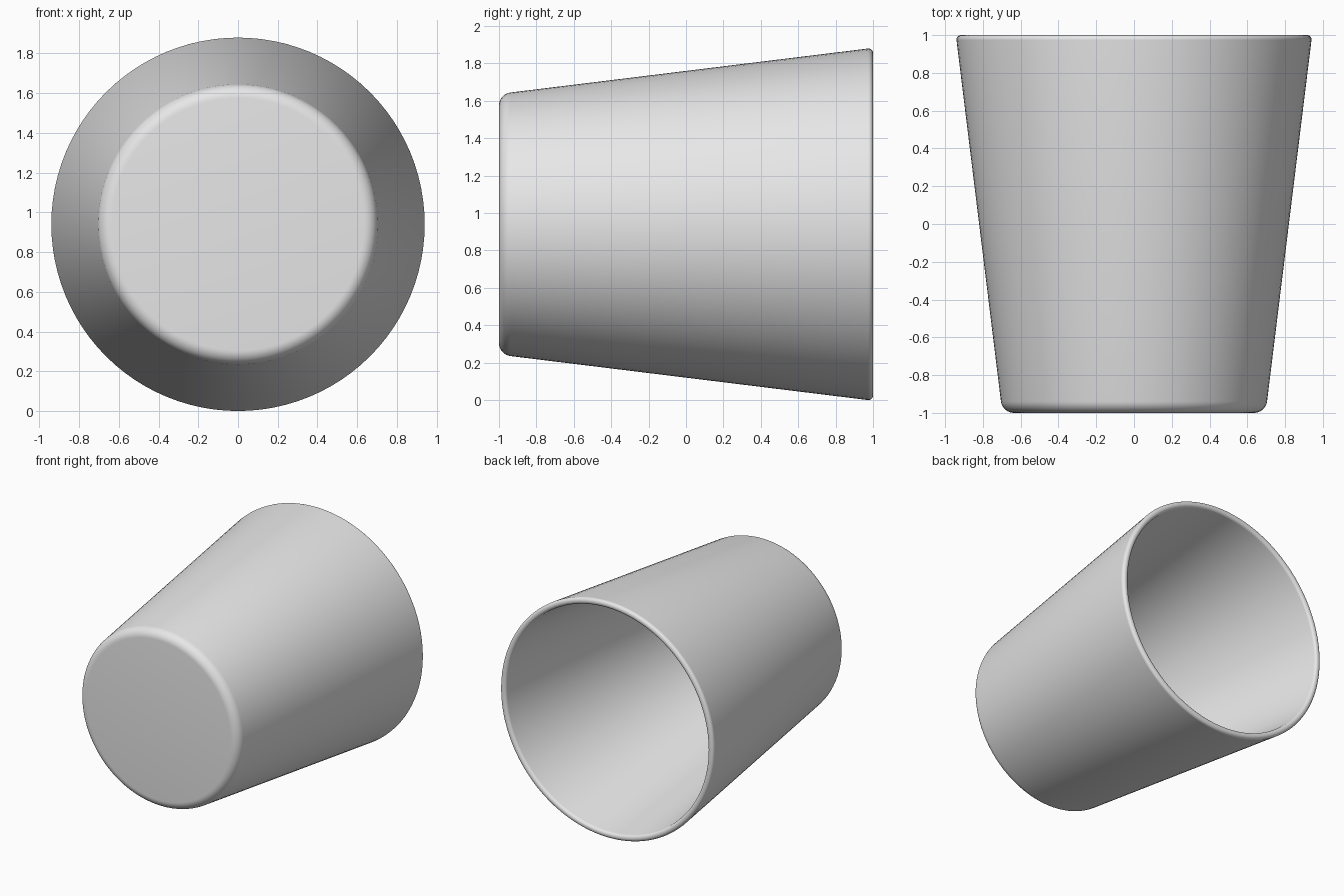
import bpy, bmesh, math
from mathutils import Vector, Matrix

cube = bpy.data.objects.get("Cube")
if cube:
    bpy.data.objects.remove(cube, do_unlink=True)

SEGMENTS = 96
AXIS_HEIGHT = 0.94

# Plain grey surface
grey = bpy.data.materials.new("light grey")
grey.use_nodes = True
colour = (0.8, 0.8, 0.8, 1)
grey.diffuse_color = colour
grey.node_tree.nodes["Principled BSDF"].inputs["Base Color"].default_value = colour


def fillet(before, corner, after, radius, steps):
    """Points of a round arc that replaces a profile corner."""
    a = (before - corner).normalized()
    b = (after - corner).normalized()
    half = a.angle(b) / 2
    centre = corner + (a + b).normalized() * radius / math.sin(half)
    start = corner + a * radius / math.tan(half) - centre
    end = corner + b * radius / math.tan(half) - centre
    sweep = start.angle(end)
    return [centre + (start * math.sin((1 - i / steps) * sweep)
                      + end * math.sin(i / steps * sweep)) / math.sin(sweep)
            for i in range(steps + 1)]


# Half section as (radius, position along y, corner rounding)
section = [
    (0, -1, 0),
    (0.697, -1, 0.07),      # outer base edge
    (0.943, 1, 0.024),      # outer lip
    (0.892, 1, 0.024),      # inner lip
    (0.652, -0.95, 0.03),   # inner floor edge
    (0, -0.95, 0),
]
corners = [Vector((r, y, 0)) for r, y, _ in section]
profile = [corners[0]]
for i in range(1, len(section) - 1):
    profile += fillet(corners[i - 1], corners[i], corners[i + 1], section[i][2], 8)
profile.append(corners[-1])

# Cup: section turned around the y axis
bm = bmesh.new()
verts = [bm.verts.new(p) for p in profile]
edges = [bm.edges.new(pair) for pair in zip(verts, verts[1:])]
bmesh.ops.spin(bm, geom=verts + edges, cent=(0, 0, 0), axis=(0, 1, 0),
               angle=math.tau, steps=SEGMENTS, use_merge=True)
bmesh.ops.remove_doubles(bm, verts=bm.verts, dist=0.0001)
bmesh.ops.recalc_face_normals(bm, faces=bm.faces)
mesh = bpy.data.meshes.new("cup")
bm.to_mesh(mesh)
bm.free()
mesh.transform(Matrix.Translation((0, 0, AXIS_HEIGHT)))
mesh.materials.append(grey)

cup = bpy.data.objects.new("cup", mesh)
bpy.context.collection.objects.link(cup)
bpy.context.view_layer.objects.active = cup
cup.select_set(True)
bpy.ops.object.shade_smooth_by_angle(angle=math.radians(40))
